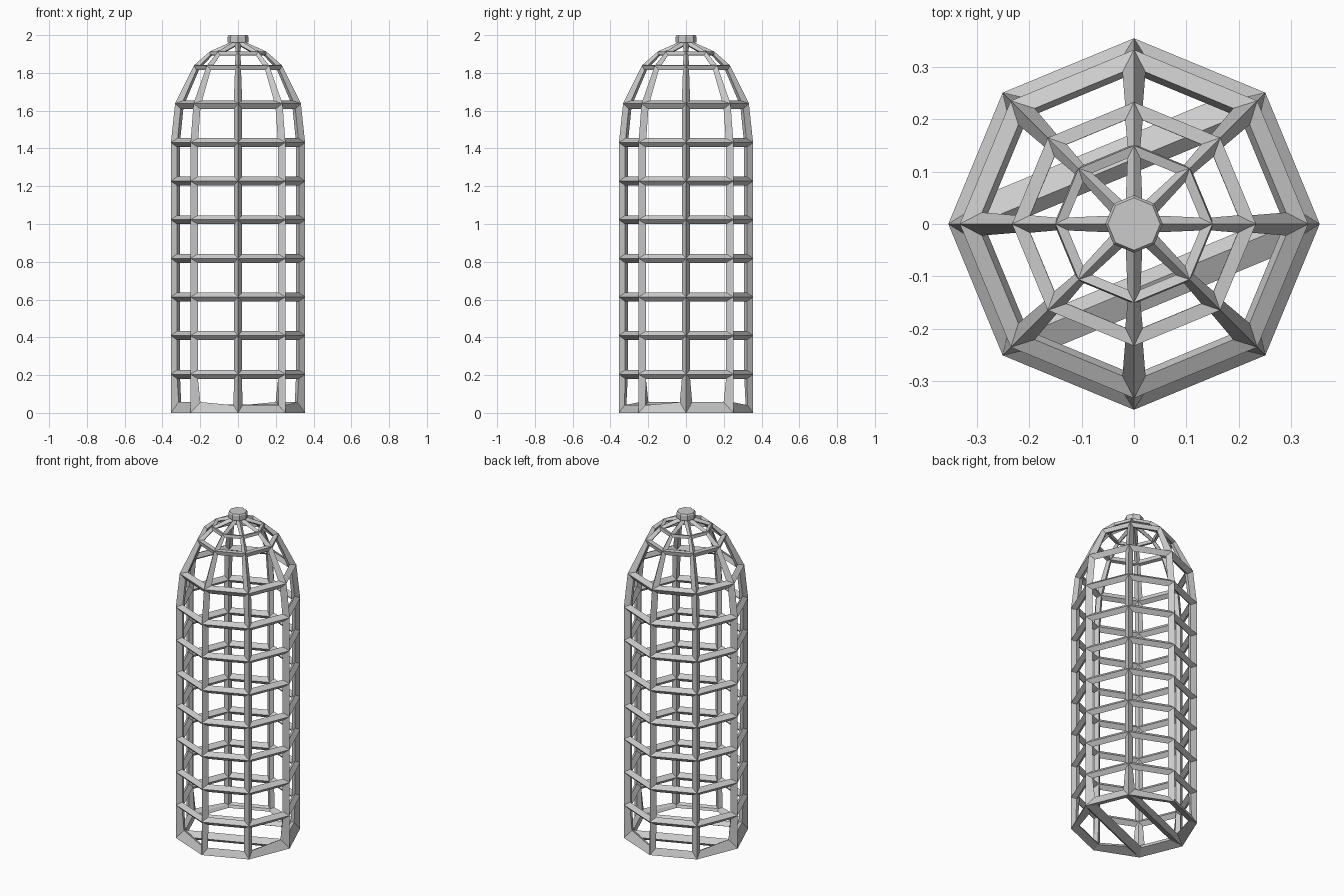
import bpy
import bmesh
from math import cos, sin, pi

SIDES = 8
cube = bpy.data.objects.get("Cube")
if cube:
    bpy.data.objects.remove(cube, do_unlink=True)

# One plain metal colour
grey = bpy.data.materials.new("cage_grey")
grey.use_nodes = True
grey.diffuse_color = (0.6, 0.6, 0.6, 1)
grey.node_tree.nodes["Principled BSDF"].inputs["Base Color"].default_value = grey.diffuse_color


def add_object(name, bm):
    bmesh.ops.recalc_face_normals(bm, faces=bm.faces)
    mesh = bpy.data.meshes.new(name)
    bm.to_mesh(mesh)
    bm.free()
    mesh.materials.append(grey)
    obj = bpy.data.objects.new(name, mesh)
    bpy.context.collection.objects.link(obj)
    return obj


def add_rings(bm, profile):
    """Stack octagonal rings and skin the sides between them."""
    rings = [[bm.verts.new((r * cos(2 * pi * i / SIDES), r * sin(2 * pi * i / SIDES), z))
              for i in range(SIDES)] for r, z in profile]
    for low, high in zip(rings, rings[1:]):
        for i in range(SIDES):
            j = (i + 1) % SIDES
            bm.faces.new((low[i], low[j], high[j], high[i]))
    return rings


# Cage: straight body, dome rings and an apex, turned into bars
bm = bmesh.new()
profile = [(0.355, 0.2045 * k) for k in range(8)]
profile += [(0.333, 1.638), (0.233, 1.84), (0.15, 1.913)]
rings = add_rings(bm, profile)
apex = bm.verts.new((0, 0, 1.98))
top = rings[-1]
for i in range(SIDES):
    bm.faces.new((top[i], top[(i + 1) % SIDES], apex))

# Floor: three panels, leaving two parallel cross bars
base = rings[0]
for panel in ((1, 2, 3, 4), (0, 1, 4, 5), (0, 5, 6, 7)):
    bm.faces.new([base[i] for i in panel])

cage = add_object("cage_frame", bm)
bars = cage.modifiers.new("bars", "WIREFRAME")
bars.thickness = 0.2
bars.offset = -1
bars.use_relative_offset = True
bars.use_even_offset = True
bars.use_replace = True

# Solid cap on the apex
bm = bmesh.new()
rings = add_rings(bm, [(0.055, 1.962), (0.055, 1.992), (0.05, 2.0)])
bm.faces.new(rings[0])
bm.faces.new(rings[-1])
add_object("top_cap", bm)
